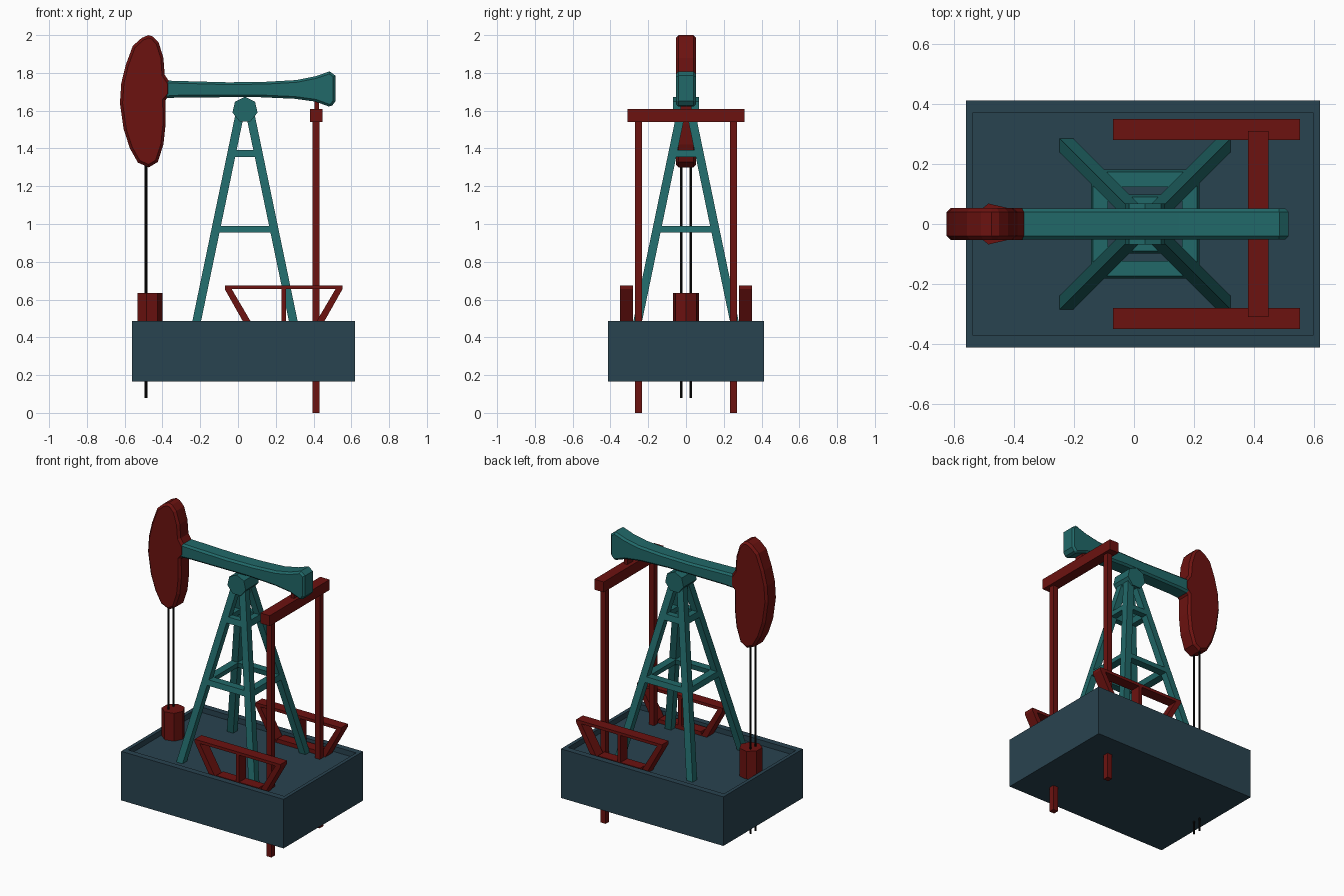
import bpy, bmesh, math
from mathutils import Vector

if "Cube" in bpy.data.objects:
    bpy.data.objects.remove(bpy.data.objects["Cube"])


def material(name, rgb):
    m = bpy.data.materials.new(name)
    m.diffuse_color = (*rgb, 1)
    m.use_nodes = True
    m.node_tree.nodes["Principled BSDF"].inputs["Base Color"].default_value = m.diffuse_color
    return m


TEAL = material("teal_paint", (0.015, 0.14, 0.14))
RED = material("red_paint", (0.15, 0.006, 0.005))
SLATE = material("slate_base", (0.022, 0.056, 0.08))
BLACK = material("black_steel", (0.004, 0.004, 0.004))


def finish(name, bm, mat, bevel=0):
    bmesh.ops.recalc_face_normals(bm, faces=bm.faces)
    me = bpy.data.meshes.new(name)
    bm.to_mesh(me)
    bm.free()
    me.materials.append(mat)
    ob = bpy.data.objects.new(name, me)
    bpy.context.collection.objects.link(ob)
    if bevel:
        mod = ob.modifiers.new("bevel", 'BEVEL')
        mod.width = bevel
        mod.segments = 1
        mod.limit_method = 'ANGLE'
        mod.angle_limit = math.radians(70)
    return ob


def loft(bm, a, b):
    # closed solid between two matching rings of points
    va = [bm.verts.new(p) for p in a]
    vb = [bm.verts.new(p) for p in b]
    n = len(a)
    bm.faces.new(va)
    bm.faces.new(vb[::-1])
    for i in range(n):
        bm.faces.new((va[i], vb[i], vb[(i + 1) % n], va[(i + 1) % n]))


def profiles(name, shapes, y0, y1, mat, bevel=0):
    # side profiles (x, z) extruded along y
    bm = bmesh.new()
    for s in shapes:
        loft(bm, [(x, y0, z) for x, z in s], [(x, y1, z) for x, z in s])
    return finish(name, bm, mat, bevel)


def rect(cx, cy, hx, hy, z):
    return [(cx - hx, cy - hy, z), (cx + hx, cy - hy, z),
            (cx + hx, cy + hy, z), (cx - hx, cy + hy, z)]


def box(name, x, y, z, mat):
    bm = bmesh.new()
    c = ((x[0] + x[1]) / 2, (y[0] + y[1]) / 2, (x[1] - x[0]) / 2, (y[1] - y[0]) / 2)
    loft(bm, rect(*c, z[0]), rect(*c, z[1]))
    return finish(name, bm, mat)


def cylinder(name, start, end, r, sides, mat):
    # polygonal bar along z or y
    bm = bmesh.new()
    rings = []
    for p in (Vector(start), Vector(end)):
        ring = []
        for i in range(sides):
            a = 2 * math.pi * i / sides
            c, s = r * math.cos(a), r * math.sin(a)
            ring.append(p + (Vector((c, s, 0)) if start[2] != end[2] else Vector((s, 0, c))))
        rings.append(ring)
    loft(bm, *rings)
    return finish(name, bm, mat)


# Base with sunken floor
FLOOR = 0.452
bm = bmesh.new()
loft(bm, rect(0.03, 0, 0.59, 0.412, 0.165), rect(0.03, 0, 0.59, 0.412, 0.487))
bmesh.ops.recalc_face_normals(bm, faces=bm.faces)
top = max(bm.faces, key=lambda f: f.calc_center_median().z)
bmesh.ops.inset_region(bm, faces=[top], thickness=0.02)
floor = bmesh.ops.extrude_face_region(bm, geom=[top])
inner = list(top.verts)
for v in [g for g in floor['geom'] if isinstance(g, bmesh.types.BMVert)]:
    v.co = (0.03 + math.copysign(0.567, v.co.x - 0.03), math.copysign(0.372, v.co.y), FLOOR)
for v in inner:
    v.co = (0.03 + math.copysign(0.567, v.co.x - 0.03), math.copysign(0.372, v.co.y), 0.487)
if top.is_valid:
    bmesh.ops.delete(bm, geom=[top], context='FACES_ONLY')
finish("base", bm, SLATE)

# Tower legs
CX = 0.037


def spread(z):
    return 0.262 - 0.208 * (z - 0.455)


for sx, nx in ((-1, "left"), (1, "right")):
    for sy, ny in ((-1, "front"), (1, "back")):
        bm = bmesh.new()
        z0, z1 = 0.44, 1.58
        loft(bm, rect(CX + sx * spread(z0), sy * spread(z0), 0.023, 0.023, z0),
             rect(CX + sx * spread(z1), sy * spread(z1), 0.023, 0.023, z1))
        finish(f"tower_leg_{ny}_{nx}", bm, TEAL)

# Square brace rings around the tower
for name, z0, z1, w in (("lower_brace", 0.955, 0.99, 0.05), ("upper_brace", 1.355, 1.393, 0.04)):
    bm = bmesh.new()
    for s in (-1, 1):
        a0, a1 = spread(z0) + 0.023, spread(z1) + 0.023
        c0, c1 = a0 - w / 2, a1 - w / 2
        loft(bm, rect(CX, s * c0, a0, w / 2, z0), rect(CX, s * c1, a1, w / 2, z1))
        loft(bm, rect(CX + s * c0, 0, w / 2, a0 - w, z0), rect(CX + s * c1, 0, w / 2, a1 - w, z1))
    finish(name, bm, TEAL)

# Pivot bearing
cylinder("pivot_bearing", (CX, -0.068, 1.605), (CX, 0.068, 1.605), 0.068, 7, TEAL)

# Walking beam with flared tail
profiles("walking_beam", [[
    (-0.40, 1.76), (-0.31, 1.757), (-0.05, 1.75), (0.15, 1.753), (0.31, 1.762), (0.41, 1.782),
    (0.485, 1.808), (0.516, 1.785), (0.516, 1.65), (0.492, 1.618), (0.41, 1.648),
    (0.30, 1.663), (0.1, 1.672), (-0.31, 1.67), (-0.40, 1.665)]], -0.052, 0.052, TEAL, 0.012)

# Curved head
profiles("beam_head", [[
    (-0.475, 2.0), (-0.51, 1.985), (-0.557, 1.943), (-0.595, 1.84), (-0.618, 1.745),
    (-0.625, 1.64), (-0.605, 1.50), (-0.572, 1.40), (-0.53, 1.325), (-0.472, 1.3),
    (-0.425, 1.328), (-0.395, 1.42), (-0.383, 1.53), (-0.385, 1.655), (-0.358, 1.685),
    (-0.358, 1.745), (-0.388, 1.79), (-0.395, 1.88), (-0.42, 1.96), (-0.45, 1.992)]],
    -0.054, 0.054, RED, 0.014)

# Polished rods and wellhead
for y, n in ((-0.025, "front"), (0.025, "back")):
    cylinder(f"rod_{n}", (-0.487, y, 0.08), (-0.487, y, 1.36), 0.007, 6, BLACK)
cylinder("wellhead", (-0.47, 0, 0.44), (-0.47, 0, 0.635), 0.07, 7, RED)

# Drive frame: posts, crossbar and link up to the beam
for s, n in ((-1, "front"), (1, "back")):
    y = s * 0.251
    box(f"drive_post_{n}", (0.395, 0.431), (y - 0.018, y + 0.018), (0, 1.56), RED)
box("drive_crossbar", (0.38, 0.448), (-0.311, 0.311), (1.54, 1.608), RED)
box("beam_link", (0.405, 0.428), (-0.03, 0.03), (1.6, 1.68), RED)

# Open trapezoid crank frames on both sides
MX = 0.2415


def mirrored(shape):
    return [(2 * MX - x, z) for x, z in shape]


side = [(-0.07, 0.655), (0.05, FLOOR - 0.01), (0.092, FLOOR - 0.01), (-0.033, 0.655)]
bars = [[(-0.07, 0.655), (0.553, 0.655), (0.553, 0.674), (-0.07, 0.674)],
        side, mirrored(side),
        [(0.08, 0.442), (0.403, 0.442), (0.395, 0.478), (0.088, 0.478)],
        [(0.23, 0.47), (0.253, 0.47), (0.253, 0.66), (0.23, 0.66)]]
for s, n in ((-1, "front"), (1, "back")):
    profiles(f"crank_frame_{n}", bars, s * 0.315 - 0.035, s * 0.315 + 0.035, RED)
